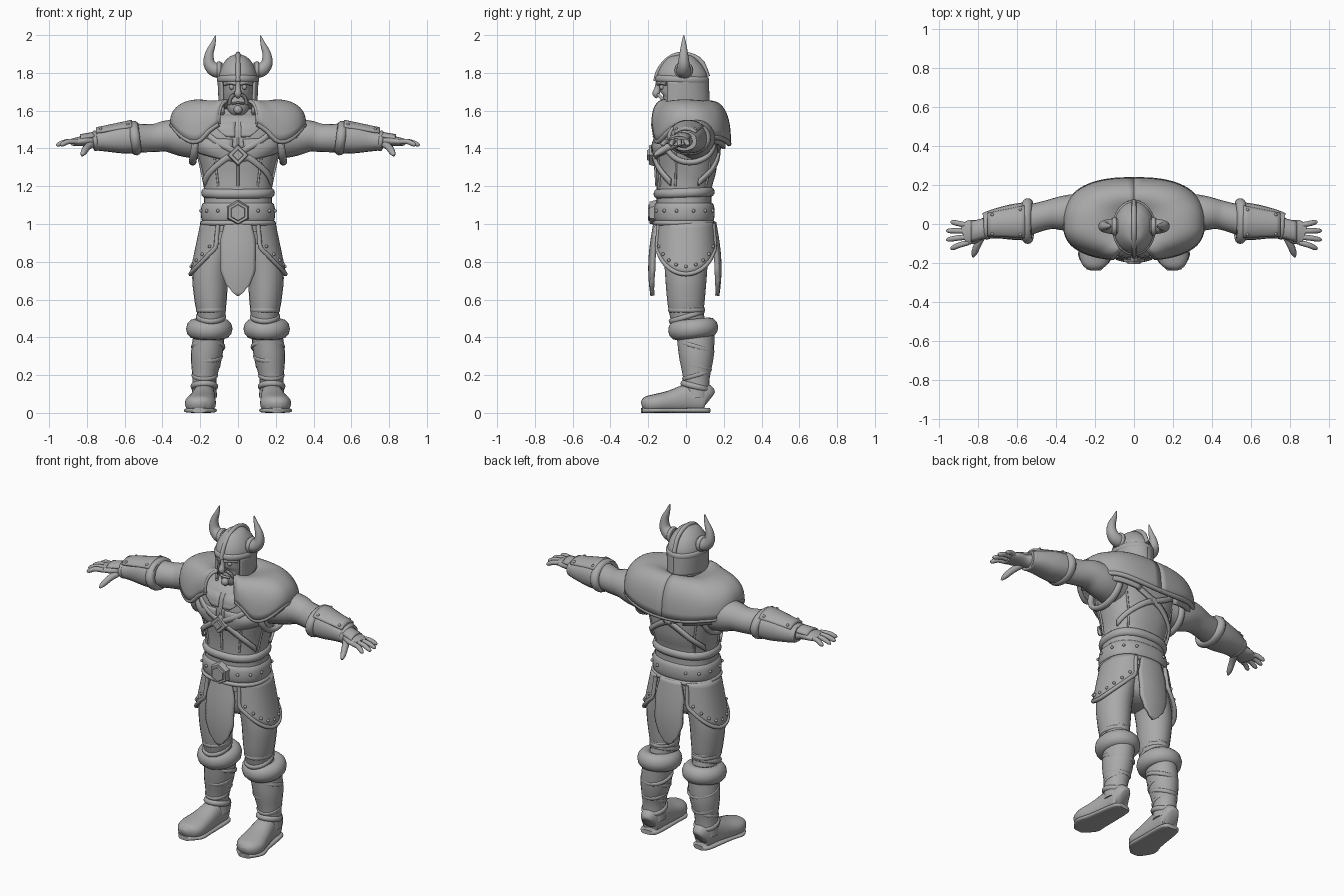
import bpy, bmesh
from math import sin, cos, pi, radians
from mathutils import Vector, Matrix

cube = bpy.data.objects.get("Cube")
if cube:
    bpy.data.objects.remove(cube, do_unlink=True)

clay = bpy.data.materials.new("clay_grey")
clay.use_nodes = True
clay.diffuse_color = (0.4, 0.4, 0.4, 1)
clay.node_tree.nodes["Principled BSDF"].inputs["Base Color"].default_value = clay.diffuse_color


# ---------- helpers ----------
def finish(name, bm, mirror=False, thickness=0.0):
    bmesh.ops.recalc_face_normals(bm, faces=bm.faces)
    mesh = bpy.data.meshes.new(name)
    bm.to_mesh(mesh)
    bm.free()
    mesh.materials.append(clay)
    obj = bpy.data.objects.new(name, mesh)
    bpy.context.scene.collection.objects.link(obj)
    bpy.ops.object.select_all(action='DESELECT')
    obj.select_set(True)
    bpy.context.view_layer.objects.active = obj
    bpy.ops.object.shade_smooth_by_angle(angle=radians(50))
    if thickness:
        solid = obj.modifiers.new("thickness", 'SOLIDIFY')
        solid.thickness = thickness
        solid.offset = 0
    if mirror:
        flip = obj.modifiers.new("mirror", 'MIRROR')
        flip.use_mirror_merge = False
    return obj


def power(value, e):
    return abs(value) ** e * (1 if value >= 0 else -1)


def spline(rows, steps):
    out = []
    last = len(rows) - 1
    for i in range(last):
        quad = zip(rows[max(i - 1, 0)], rows[i], rows[i + 1], rows[min(i + 2, last)])
        quad = list(quad)
        for j in range(steps):
            t = j / steps
            out.append([b + 0.5 * t * (c - a + t * (2*a - 5*b + 4*c - d + t * (3*(b - c) + d - a)))
                        for a, b, c, d in quad])
    return out + [list(rows[-1])]


def sweep(name, rows, up='Y', mirror=True, sides=20, steps=4, square=1.0):
    """Smooth body through rows of (x, y, z, width radius, radius along up)."""
    up = Vector((0, 1, 0)) if up == 'Y' else Vector((0, 0, 1))
    rows = spline(rows, steps)
    centres = [Vector(r[:3]) for r in rows]
    bm = bmesh.new()
    rings = []
    for i, row in enumerate(rows):
        ahead = (centres[min(i + 1, len(rows) - 1)] - centres[max(i - 1, 0)]).normalized()
        across = up.cross(ahead).normalized()
        over = ahead.cross(across)
        angles = [2 * pi * k / sides for k in range(sides)]
        rings.append([bm.verts.new(centres[i] + across * row[3] * power(cos(a), square)
                                   + over * row[4] * power(sin(a), square)) for a in angles])
    for low, high in zip(rings, rings[1:]):
        for k in range(sides):
            n = (k + 1) % sides
            bm.faces.new((low[k], low[n], high[n], high[k]))
    bm.faces.new(rings[0])
    bm.faces.new(rings[-1])
    return finish(name, bm, mirror)


def cord(name, points, radius, up='Y', mirror=True, flat=1.0, steps=2):
    """Round trim of even thickness along points."""
    return sweep(name, [(*p, radius, radius * flat) for p in points], up, mirror, 8, steps)


def sheet(name, surface, across, down, thickness=0.012, mirror=True):
    """Thin shell from surface(u, v)."""
    bm = bmesh.new()
    grid = [[bm.verts.new(surface(i / across, j / down)) for j in range(down + 1)]
            for i in range(across + 1)]
    for a, b in zip(grid, grid[1:]):
        for j in range(down):
            bm.faces.new((a[j], b[j], b[j + 1], a[j + 1]))
    return finish(name, bm, mirror, thickness)


def ring(name, centre, rx, ry, thick, tall, tilt=0.0, mirror=False, square=1.0, axis='Z'):
    """Closed roll around an oval."""
    bm = bmesh.new()
    turn = Matrix.Rotation(tilt, 3, 'X')
    if axis == 'X':
        turn = Matrix.Rotation(pi / 2 + tilt, 3, 'Y')
    loops = []
    for i in range(40):
        a = 2 * pi * i / 40
        loops.append([bm.verts.new(Vector(centre) + turn @ Vector((
            (rx + thick * cos(b)) * power(cos(a), square),
            (ry + thick * cos(b)) * power(sin(a), square), tall * sin(b))))
            for b in [2 * pi * k / 12 for k in range(12)]])
    for i in range(40):
        p, q = loops[i], loops[(i + 1) % 40]
        for k in range(12):
            n = (k + 1) % 12
            bm.faces.new((p[k], q[k], q[n], p[n]))
    return finish(name, bm, mirror)


def studs(name, points, radius=0.009, mirror=True):
    bm = bmesh.new()
    for p in points:
        bmesh.ops.create_uvsphere(bm, u_segments=8, v_segments=6, radius=radius,
                                  matrix=Matrix.Translation(p))
    return finish(name, bm, mirror)


def badge(name, centre, radius, sides, depth):
    """Bevelled plate facing forward."""
    bm = bmesh.new()
    place = (Matrix.Translation(centre) @ Matrix.Rotation(pi / 2, 4, 'X'))
    bmesh.ops.create_cone(bm, cap_ends=True, segments=sides, radius1=radius,
                          radius2=radius * 0.85, depth=depth, matrix=place)
    return finish(name, bm)


def lookup(table, key):
    for a, b in zip(table, table[1:]):
        if key <= b[0]:
            t = max(0, (key - a[0]) / (b[0] - a[0]))
            t = t * t * (3 - 2 * t)
            return [p + (q - p) * t for p, q in zip(a, b)]
    return table[-1]


# ---------- torso: height, y centre, half width, half depth ----------
BODY = [(0.96, -.01, .185, .15), (1.18, -.01, .18, .145), (1.3, 0, .2, .162),
        (1.42, 0, .235, .17), (1.5, .01, .23, .165), (1.58, .02, .15, .12), (1.64, .01, .07, .08)]
sweep("torso", [(0, y, z, w, d) for z, y, w, d in BODY], mirror=False, sides=40, square=.85)


def on_body(angle, z, off=0.004):
    _, y, w, d = lookup(BODY, z)
    return Vector(((w + off) * power(sin(angle), .85), y - (d + off) * power(cos(angle), .85), z))


for side, start in (("front", 0), ("back", pi)):
    def strap(u, v, start=start):
        angle = .95 - 2.1 * u
        return on_body(start + angle, 1.51 - .29 * u + .035 * (v - .5), .008)
    sheet(side + "_cross_straps", strap, 24, 2, .014)
cord("vest_seam", [on_body(0, z, 0) for z in (1.2, 1.3, 1.4, 1.5)], .007, mirror=False)
for i, angle in enumerate((.55, 1.3, 2.4)):
    cord(f"vest_panel_seam_{i}", [on_body(angle, z, 0) for z in (1.2, 1.28, 1.36, 1.44)], .006)
sheet("collar_flaps", lambda u, v: on_body(.04 + u * (.15 + .55 * v), 1.46 + .1 * v, .008), 6, 6)
sheet("chest_plates", lambda u, v: on_body(.08 + u * 1.05, 1.33 + .12 * v + .05 * u * (1 - v),
                                           .004 + .012 * sin(pi * u) * sin(pi * v)), 10, 8, .008)
badge("chest_diamond", (0, -.18, 1.365), .06, 4, .03)
badge("chest_diamond_boss", (0, -.196, 1.365), .032, 4, .02)
ring("armhole_trim", (.225, .02, 1.43), .105, .125, .016, .02, -.15, True, axis='X')

# ---------- belt ----------
ring("waist_roll", (0, -.01, 1.165), .173, .14, .022, .026, .04, square=.85)
ring("belt", (0, -.01, 1.06), .183, .148, .014, .052, square=.85)
ring("belt_lower_roll", (0, -.01, 1.005), .185, .15, .016, .014, square=.85)
studs("belt_studs", [on_body(.5 + .44 * i, 1.07, .017) for i in range(6)])
badge("buckle", (0, -.175, 1.06), .068, 6, .035)
badge("buckle_boss", (0, -.192, 1.06), .048, 6, .02)

# ---------- skirt ----------
EDGE = 1.07


def hem(angle):
    return .735 + .14 * abs(angle / EDGE) ** 1.7


def skirt_point(angle, z, off=0.0):
    drop = (1.01 - z) / .25
    return Vector(((.19 + .052 * drop + off) * cos(angle) ** .85,
                   (.155 + .022 * drop + off) * power(sin(angle), .85), z))


def skirt_panel(u, v):
    angle = (2 * u - 1) * EDGE
    return skirt_point(angle, 1.01 + (hem(angle) - 1.01) * v)


sheet("side_skirt", skirt_panel, 24, 8, .016)
border = [(-EDGE, 1.0), (-EDGE, .93)] + [(EDGE * (i / 8 - 1), hem(EDGE * (i / 8 - 1))) for i in range(17)]
border += [(EDGE, .93), (EDGE, 1.0)]
cord("skirt_trim", [skirt_point(a, z, .004) for a, z in border], .012, 'Z')
studs("skirt_studs", [skirt_point(EDGE * (i / 4 - 1) * .85, hem(EDGE * (i / 4 - 1) * .85) + .04, .01)
                      for i in range(9)])
FLAP = [(0, .07), (.3, .092), (.65, .09), (.82, .068), (.93, .035), (1, .002)]
for side, sign in (("front", -1), ("back", 1)):
    def flap(u, v, sign=sign):
        half = lookup(FLAP, v)[1]
        x = (2 * u - 1) * half
        return x, sign * (.155 + .028 * sin(pi * v * .8) - x * x * 2) - .006, 1.01 - .39 * v
    sheet(side + "_flap", flap, 10, 20, .022, mirror=False)
sweep("pelvis", [(0, 0, .77, .04, .05), (0, 0, .82, .17, .12), (0, 0, 1, .17, .14)], mirror=False)

# ---------- legs ----------
sweep("thigh", [(.15, .03, .42, .07, .085), (.142, .005, .52, .074, .09), (.145, 0, .6, .086, .1),
                (.145, 0, .75, .096, .112), (.11, 0, .9, .085, .12)])
for i in range(3):
    ring(f"trouser_fold_{i}", (.143, .003, .51 + .035 * i), .07, .088, .01, .014, .3 - .3 * i, True)
ring("fur_cuff", (.152, .038, .445), .078, .088, .045, .052, .1, True)
sweep("shin", [(.178, .055, .08, .068, .07), (.178, .055, .18, .064, .07),
               (.167, .055, .3, .083, .092), (.152, .05, .42, .082, .1)])
for i in range(4):
    ring(f"shin_wrap_{i}", (.176 - .006 * i, .055, .2 + .05 * i), .062 + .007 * i, .07 + .007 * i,
         .008, .012, .3 * (-1) ** i, True)
ring("boot_top", (.178, .05, .14), .06, .068, .013, .016, -.25, True)
sweep("boot", [(.175, .122, .07, .03, .045), (.177, .1, .08, .054, .078), (.18, .02, .078, .06, .078),
               (.19, -.08, .06, .073, .06), (.2, -.16, .05, .082, .05), (.206, -.21, .045, .062, .042),
               (.207, -.234, .04, .025, .02)], 'Z', square=.85)
sweep("sole", [(.175, .125, .013, .035, .013), (.178, .09, .013, .06, .013), (.19, -.08, .013, .076, .013),
               (.201, -.17, .013, .086, .013), (.207, -.236, .013, .035, .013)], 'Z', square=.6)

# ---------- arms ----------
sweep("upper_arm", [(.17, .04, 1.45, .1, .11), (.28, .055, 1.455, .1, .1), (.37, .055, 1.465, .088, .085),
                    (.45, .045, 1.455, .074, .074), (.58, .01, 1.455, .08, .08)], 'Z')
sweep("bracer", [(.53, .015, 1.455, .1, .08), (.62, .01, 1.452, .092, .078), (.7, .003, 1.445, .078, .062),
                 (.76, -.01, 1.44, .068, .05)], 'Z', square=.85)
ring("bracer_cuff", (.545, .015, 1.455), .07, .095, .022, .026, .12, True, axis='X')
ring("bracer_wrist_trim", (.755, -.008, 1.44), .046, .064, .009, .012, .1, True, axis='X')


def arm_plate(u, v):
    a = (2 * v - 1) * .9
    return .56 + .19 * u, .012 - .015 * u + (.1 - .03 * u) * sin(a), 1.46 - .016 * u + (.084 - .024 * u) * cos(a)


sheet("bracer_plate", arm_plate, 8, 10, .016)
studs("bracer_studs", [Vector(arm_plate(u, v)) + Vector((0, 0, .008))
                       for u in (.12, .88) for v in (.1, .9)])
sweep("hand", [(.74, -.01, 1.44, .055, .04), (.78, -.025, 1.44, .05, .032), (.83, -.04, 1.438, .062, .026),
               (.875, -.053, 1.433, .055, .019)], 'Z')
sheet("hand_guard", lambda u, v: (.76 + .075 * u, -.02 - .02 * u + .05 * (2 * v - 1),
                                  1.482 - .012 * u - .02 * (2 * v - 1) ** 2), 4, 6)
# fingers fan out from the knuckles
for i, length in enumerate((.07, .092, .092, .07)):
    y = -.008 - .029 * i
    sweep(f"finger_{i}", [(.85, y, 1.437, .014, .015),
                          (.87 + length * .4, y + .01 - .008 * i, 1.436, .014, .014),
                          (.87 + length * .85, y + .017 - .015 * i, 1.422, .012, .012),
                          (.87 + length, y + .019 - .017 * i, 1.416, .005, .005)], 'Z', sides=10)
sweep("thumb", [(.775, -.05, 1.425, .022, .02), (.8, -.1, 1.405, .019, .019),
                (.818, -.145, 1.378, .016, .016), (.826, -.168, 1.362, .006, .006)], 'Z', sides=10)

# ---------- mantle: angle from front, rim height ----------
RIM = [(.2, 1.53), (.6, 1.435), (1.5, 1.525), (2.2, 1.46), (3.15, 1.425)]


def mantle(u, v, off=0.0, lower=0.0):
    a = .22 + (pi - .22) * u
    rim = lookup(RIM, a)[1] - lower
    reach = sin(v * pi / 2) ** .9
    depth = .18 if a < pi / 2 else .222
    x = .075 + (.275 + off) * reach
    y = .07 + (depth - .07 + off) * reach
    z = rim + (1.675 - rim) * max(cos(v * pi / 2), 0) ** .75 - .06 * (1 - v) ** 4
    return Vector((x * power(sin(a), .8), .005 - y * power(cos(a), .75), z))


sheet("fur_mantle", mantle, 40, 16, .022)
sheet("mantle_lining", lambda u, v: mantle(.3 + .6 * u, .5 + .5 * v, -.02, .035), 24, 8, .02)
cord("mantle_rim", [mantle(i / 20, 1) for i in range(21)], .014, 'Z')
cord("mantle_front_edge", [mantle(0, .3 + .07 * i) for i in range(11)], .01, 'Z')

# ---------- head ----------
sweep("neck", [(0, .01, 1.5, .09, .09), (0, 0, 1.6, .07, .08), (0, 0, 1.68, .07, .08)], mirror=False)
sweep("face", [(0, -.11, 1.588, .025, .025), (0, -.09, 1.605, .05, .05), (0, -.05, 1.65, .071, .09),
               (0, -.03, 1.72, .08, .112), (0, -.02, 1.78, .09, .12)], mirror=False, sides=32)
sweep("nose", [(0, -.145, 1.765, .014, .012), (0, -.15, 1.72, .013, .016), (0, -.158, 1.69, .019, .02),
               (0, -.148, 1.672, .012, .012)], mirror=False, sides=12)
cord("lips", [(-.03, -.122, 1.636), (0, -.14, 1.642), (.03, -.122, 1.636)], .008, 'Z', False, .8)
cord("cheek_crease", [(.02, -.147, 1.685), (.04, -.128, 1.665), (.045, -.11, 1.635)], .009)
studs("chin", [Vector((0, -.125, 1.605))], .024, False)
studs("eyes", [Vector((.033, -.127, 1.724))], .014)
cord("brows", [(.01, -.147, 1.742), (.04, -.138, 1.75), (.07, -.105, 1.742)], .011, 'Z')

# ---------- helmet ----------
sweep("helmet_dome", [(0, -.02, 1.75, .106, .136), (0, -.02, 1.8, .1, .129), (0, -.018, 1.85, .078, .1),
                      (0, -.015, 1.885, .045, .06), (0, -.015, 1.9, .008, .01)], mirror=False, sides=32)
ring("helmet_band", (0, -.02, 1.765), .102, .133, .01, .018, -.04)
cord("helmet_crest", [(0, -.16, 1.755), (0, -.15, 1.8), (0, -.118, 1.85), (0, -.07, 1.888), (0, -.015, 1.9),
                      (0, .045, 1.886), (0, .088, 1.85), (0, .115, 1.78)], .013, 'Z', False)


def guard(u, v):
    a = .95 + (pi - .95) * u
    low = lookup([(.9, 1.59), (1.25, 1.57), (1.75, 1.64), (3.15, 1.645)], a)[1]
    return (.103 - .008 * v) * sin(a), -.02 - (.134 + .006 * v * u) * cos(a), 1.765 + (low - 1.765) * v


sheet("cheek_and_neck_guard", guard, 24, 8)
cord("guard_trim", [guard(i / 16, 1) for i in range(17)], .008, 'Z')
sweep("horn", [(.085, -.012, 1.812, .042, .042), (.125, -.012, 1.818, .038, .038),
               (.152, -.012, 1.85, .031, .031), (.152, -.012, 1.9, .023, .023),
               (.133, -.012, 1.95, .014, .014), (.118, -.012, 1.998, .003, .003)])
ring("horn_base", (.1, -.012, 1.814), .038, .038, .01, .012, 0, True, axis='X')
